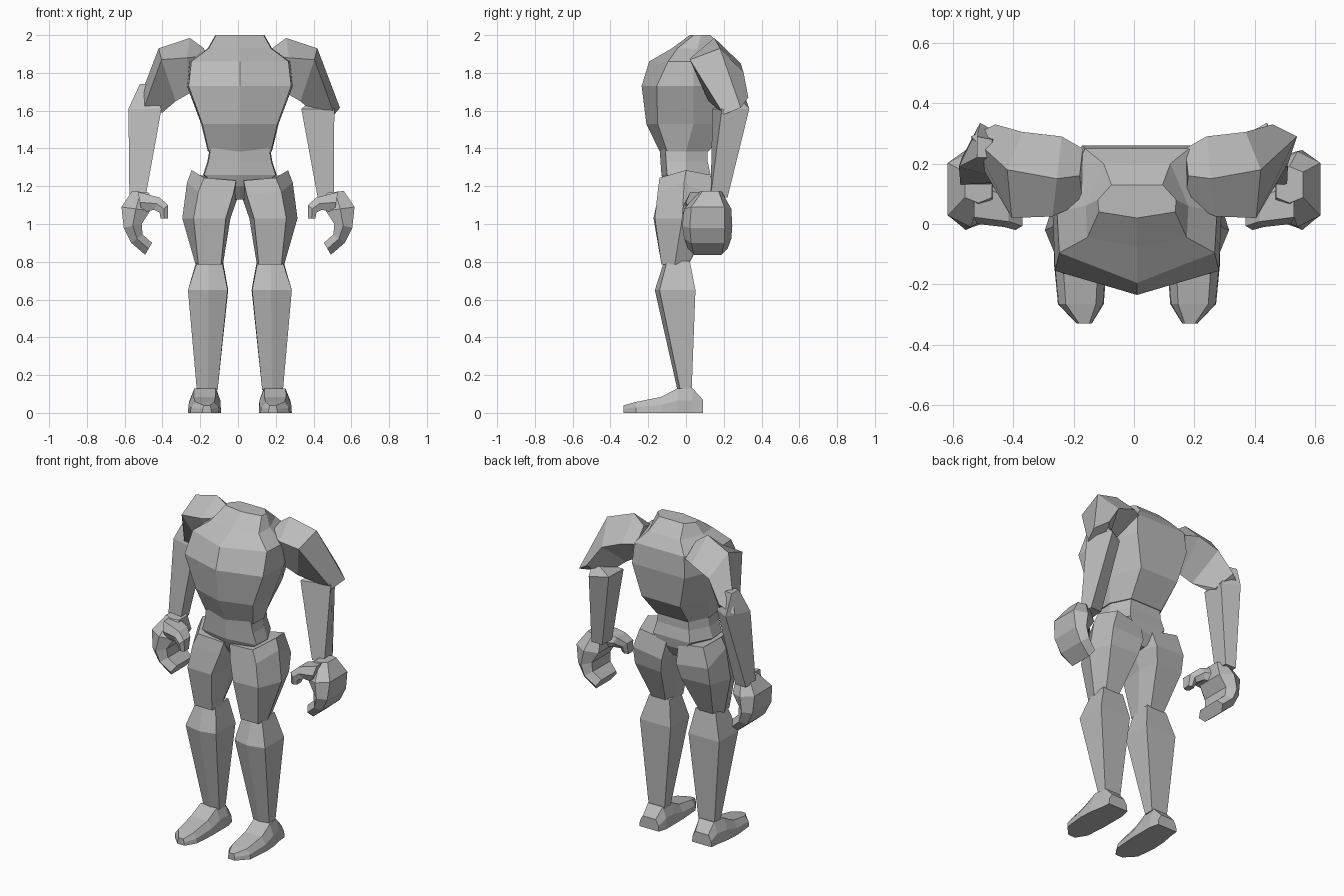
import bpy, bmesh

grey = bpy.data.materials.new("plain grey")
grey.diffuse_color = (0.5, 0.5, 0.5, 1)
CX = 0.01  # body centre line


def loft(name, rings, side=1, cx=0.0):
    """Skin a stack of equal-length point rings, capped at both ends."""
    bm = bmesh.new()
    vs = [[bm.verts.new((cx + side * x, y, z)) for x, y, z in r] for r in rings]
    n = len(vs[0])
    for a, b in zip(vs, vs[1:]):
        for i in range(n):
            j = (i + 1) % n
            bm.faces.new((a[i], a[j], b[j], b[i]))
    bm.faces.new(vs[0])
    bm.faces.new(vs[-1])
    bmesh.ops.recalc_face_normals(bm, faces=bm.faces)
    me = bpy.data.meshes.new(name)
    bm.to_mesh(me)
    bm.free()
    me.materials.append(grey)
    ob = bpy.data.objects.new(name, me)
    bpy.context.collection.objects.link(ob)
    return ob


def body_ring(z, w, yf, yb, dy, ys=0.04):
    """Symmetric trunk section with a ridge down the front."""
    half = [(0.97 * w, yf + dy), (w, ys), (0.65 * w, yb)]
    pts = [(0, yf)] + half + [(-x, y) for x, y in reversed(half)]
    return [(x, y, z) for x, y in pts]


def level(z, pts):
    return [(x, y, z) for x, y in pts]


def foot_ring(y, xi, xo, h):
    d = (xo - xi) * 0.17
    return [(xi, y, 0), (xi + 0.003, y, h * 0.5), (xi + d, y, h),
            (xo - d, y, h), (xo - 0.003, y, h * 0.5), (xo, y, 0)]


def hand_ring(ox, oz, ix, iz, y0, y1):
    """Section of a curled digit from its outer and inner edge."""
    d = (y1 - y0) * 0.15
    mx, mz = (ox + ix) / 2, (oz + iz) / 2
    return [(mx, y0, mz), (ox, y0 + d, oz), (ox, y1 - d, oz),
            (mx, y1, mz), (ix, y1 - d, iz), (ix, y0 + d, iz)]


# Trunk
loft("torso", [body_ring(2.0, 0.13, 0.02, 0.13, 0.02, 0.08),
               body_ring(1.93, 0.17, -0.075, 0.20, 0.03, 0.06),
               body_ring(1.86, 0.265, -0.195, 0.25, 0.10),
               body_ring(1.73, 0.28, -0.235, 0.26, 0.08),
               body_ring(1.53, 0.205, -0.21, 0.235, 0.06),
               body_ring(1.385, 0.17, -0.14, 0.12, 0.04, 0)], cx=CX)
loft("pelvis", [body_ring(1.40, 0.16, -0.14, 0.115, 0.03, 0),
                body_ring(1.33, 0.172, -0.135, 0.115, 0.03, 0),
                body_ring(1.26, 0.195, -0.13, 0.13, 0.03, 0),
                body_ring(1.20, 0.12, -0.11, 0.12, 0.03, 0),
                body_ring(1.13, 0.03, -0.06, 0.08, 0.02, 0)], cx=CX)

for side, tag in ((1, "right"), (-1, "left")):
    # Legs
    loft(tag + "_thigh", [
        [(0.02, -0.125, 1.23), (0.19, -0.14, 1.245), (0.255, 0, 1.285),
         (0.22, 0.13, 1.26), (0.04, 0.12, 1.23), (0.01, 0, 1.22)],
        [(0.035, -0.145, 1.16), (0.22, -0.15, 1.17), (0.28, -0.01, 1.22),
         (0.26, 0.14, 1.14), (0.05, 0.155, 1.12), (0.015, 0, 1.13)],
        level(1.03, [(0.075, -0.172), (0.245, -0.165), (0.305, -0.02),
                     (0.26, 0.12), (0.07, 0.135), (0.05, 0)]),
        level(0.785, [(0.10, -0.13), (0.22, -0.13), (0.235, -0.06),
                      (0.21, 0.015), (0.12, 0.015), (0.09, -0.06)])], side, CX)
    loft(tag + "_shin", [
        level(0.805, [(0.095, -0.10), (0.165, -0.115), (0.225, -0.10),
                      (0.23, 0.02), (0.09, 0.02)]),
        level(0.65, [(0.065, -0.14), (0.165, -0.165), (0.275, -0.14),
                     (0.275, 0.05), (0.062, 0.05)]),
        level(0.12, [(0.118, -0.03), (0.17, -0.045), (0.228, -0.03),
                     (0.228, 0.03), (0.118, 0.03)])], side, CX)
    loft(tag + "_foot", [
        foot_ring(0.09, 0.115, 0.25, 0.07), foot_ring(0.035, 0.10, 0.255, 0.13),
        foot_ring(-0.045, 0.10, 0.27, 0.13), foot_ring(-0.13, 0.10, 0.275, 0.085),
        foot_ring(-0.265, 0.11, 0.262, 0.058), foot_ring(-0.33, 0.15, 0.20, 0.04)],
        side, CX)

    # Upper arm: front, top, back, bottom corners of each section
    loft(tag + "_upper_arm", [
        [(0.17, 0.07, 1.89), (0.18, 0.16, 1.93), (0.17, 0.25, 1.85), (0.2, 0.12, 1.74)],
        [(0.27, 0.025, 1.88), (0.255, 0.15, 1.985), (0.24, 0.29, 1.85), (0.26, 0.1, 1.69)],
        [(0.405, 0.02, 1.87), (0.42, 0.18, 1.93), (0.37, 0.305, 1.80), (0.33, 0.12, 1.65)],
        [(0.51, 0.20, 1.58), (0.54, 0.29, 1.615), (0.46, 0.33, 1.67), (0.40, 0.24, 1.59)]],
        side, 0.0)

    # Forearm: the two elbows are posed a little differently
    ex, ez, wx = (0.42, 1.66, 0.467) if side > 0 else (0.49, 1.74, 0.535)
    loft(tag + "_forearm", [
        [(ex - 0.02, 0.22, ez), (ex + 0.03, 0.22, ez), (ex + 0.03, 0.29, ez),
         (ex - 0.02, 0.28, ez)],
        level(1.61, [(ex - 0.085, 0.14), (ex + 0.09, 0.19), (ex + 0.02, 0.335),
                     (ex - 0.08, 0.28)]),
        level(1.14, [(wx - 0.045, 0.13), (wx + 0.04, 0.13), (wx + 0.035, 0.22),
                     (wx - 0.04, 0.22)])], side)

    # Curled hand and thumb
    loft(tag + "_hand", [
        hand_ring(0.56, 1.175, 0.47, 1.165, 0.07, 0.19),
        hand_ring(0.617, 1.09, 0.465, 1.07, -0.01, 0.24),
        hand_ring(0.605, 0.98, 0.51, 1.0, -0.02, 0.245),
        hand_ring(0.565, 0.90, 0.505, 0.945, -0.01, 0.24),
        hand_ring(0.492, 0.837, 0.455, 0.90, 0.01, 0.22)], side)
    loft(tag + "_thumb", [
        hand_ring(0.53, 1.17, 0.51, 1.06, 0.0, 0.15),
        hand_ring(0.415, 1.14, 0.445, 1.075, -0.01, 0.11),
        hand_ring(0.37, 1.10, 0.415, 1.06, -0.02, 0.07),
        hand_ring(0.37, 1.03, 0.41, 1.03, -0.01, 0.05)], side)
